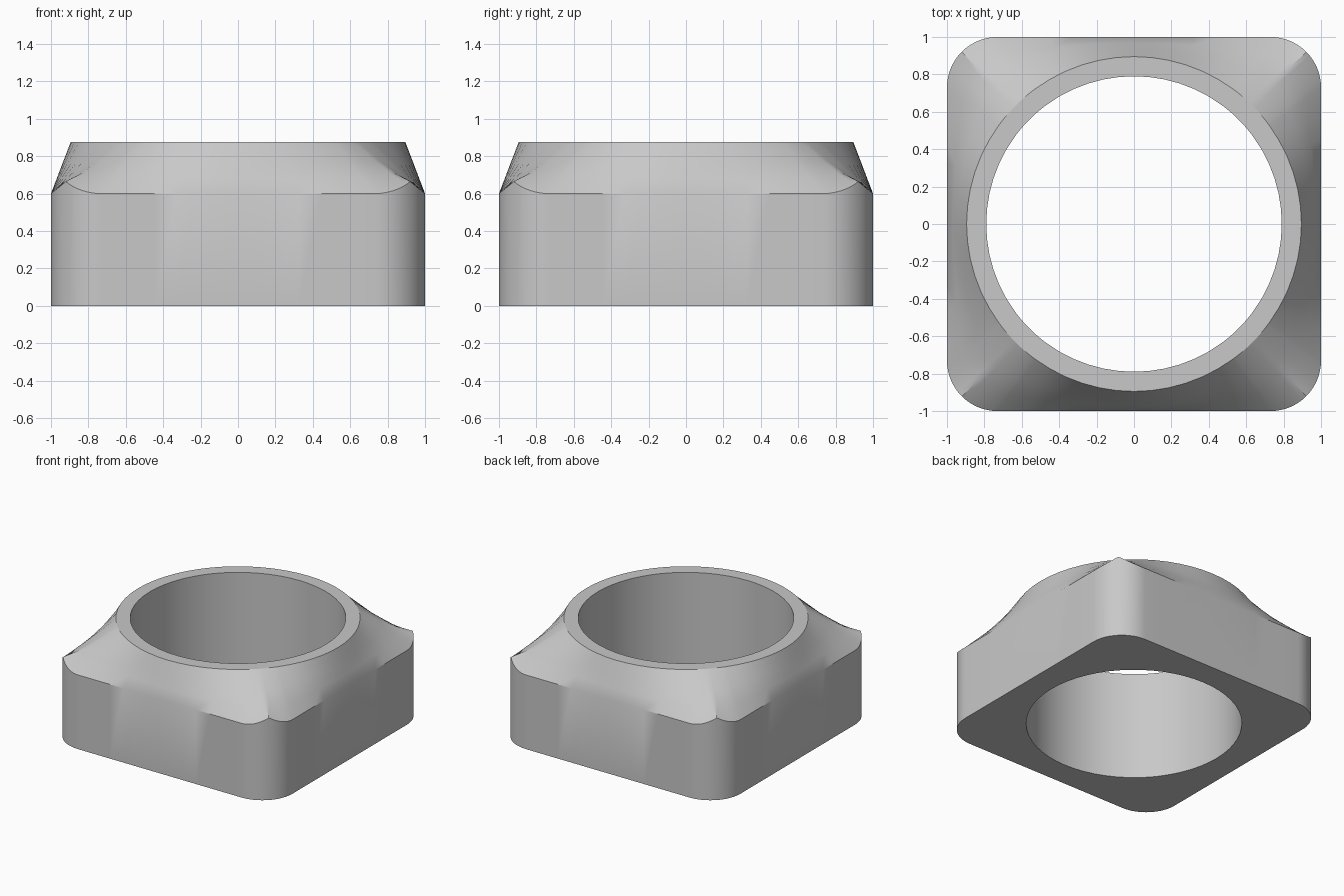
import bpy
import bmesh
from math import sin, cos, tan, atan2, pi, radians

cube = bpy.data.objects.get("Cube")
if cube:
    bpy.data.objects.remove(cube, do_unlink=True)

HALF, CORNER = 1.0, 0.27            # rounded square body
SHOULDER, TOP = 0.6, 0.875          # body height and collar height
COLLAR, BORE = 0.895, 0.79          # collar and bore radii
SIDE_STEPS, ARC_STEPS = 12, 16


def quarter_outline():
    """One straight side and the corner after it, as (x, y, z, corner weight)."""
    flat = HALF - CORNER
    limit = atan2(flat, HALF)
    pts = []
    for i in range(SIDE_STEPS):
        a = limit * (2 * i / SIDE_STEPS - 1)
        pts.append((HALF, HALF * tan(a), SHOULDER, 0))
    for i in range(ARC_STEPS):
        a = pi / 2 * i / ARC_STEPS
        near = min(a, pi / 2 - a)
        rise = 1 - cos(near)        # edge climbs to a point on the diagonal
        pts.append((flat + CORNER * cos(a), flat + CORNER * sin(a),
                    SHOULDER + 0.22 * rise, rise / (1 - cos(pi / 4))))
    return pts


outline = []
for turn in range(4):
    c, s = round(cos(turn * pi / 2)), round(sin(turn * pi / 2))
    outline += [(x * c - y * s, x * s + y * c, z, w)
                for x, y, z, w in quarter_outline()]

# Closed cross-sections: bore, base, wall, sloped shoulder, collar rim
bm = bmesh.new()
sections = []
for x, y, z, w in outline:
    a = atan2(y, x)
    dx, dy = cos(a), sin(a)
    section = [(BORE * dx, BORE * dy, 0), (x, y, 0), (x, y, z)]
    for t in (0.3, 0.6):
        section.append((x + (COLLAR * dx - x) * t, y + (COLLAR * dy - y) * t,
                        z + (TOP - z) * t - 0.018 * w))
    section += [(COLLAR * dx, COLLAR * dy, TOP), (BORE * dx, BORE * dy, TOP)]
    sections.append([bm.verts.new(p) for p in section])

for i, here in enumerate(sections):
    ahead = sections[(i + 1) % len(sections)]
    for j in range(len(here)):
        k = (j + 1) % len(here)
        bm.faces.new((here[j], ahead[j], ahead[k], here[k]))
bmesh.ops.recalc_face_normals(bm, faces=bm.faces)

mesh = bpy.data.meshes.new("square_collar")
bm.to_mesh(mesh)
bm.free()
body = bpy.data.objects.new("square_collar", mesh)
bpy.context.collection.objects.link(body)

# Plain grey material
grey = bpy.data.materials.new("light_grey")
grey.use_nodes = True
colour = (0.58, 0.58, 0.58, 1)
grey.diffuse_color = colour
for node in grey.node_tree.nodes:
    if node.type == "BSDF_PRINCIPLED":
        node.inputs["Base Color"].default_value = colour
mesh.materials.append(grey)

bpy.ops.object.select_all(action="DESELECT")
body.select_set(True)
bpy.context.view_layer.objects.active = body
bpy.ops.object.shade_smooth_by_angle(angle=radians(30))
